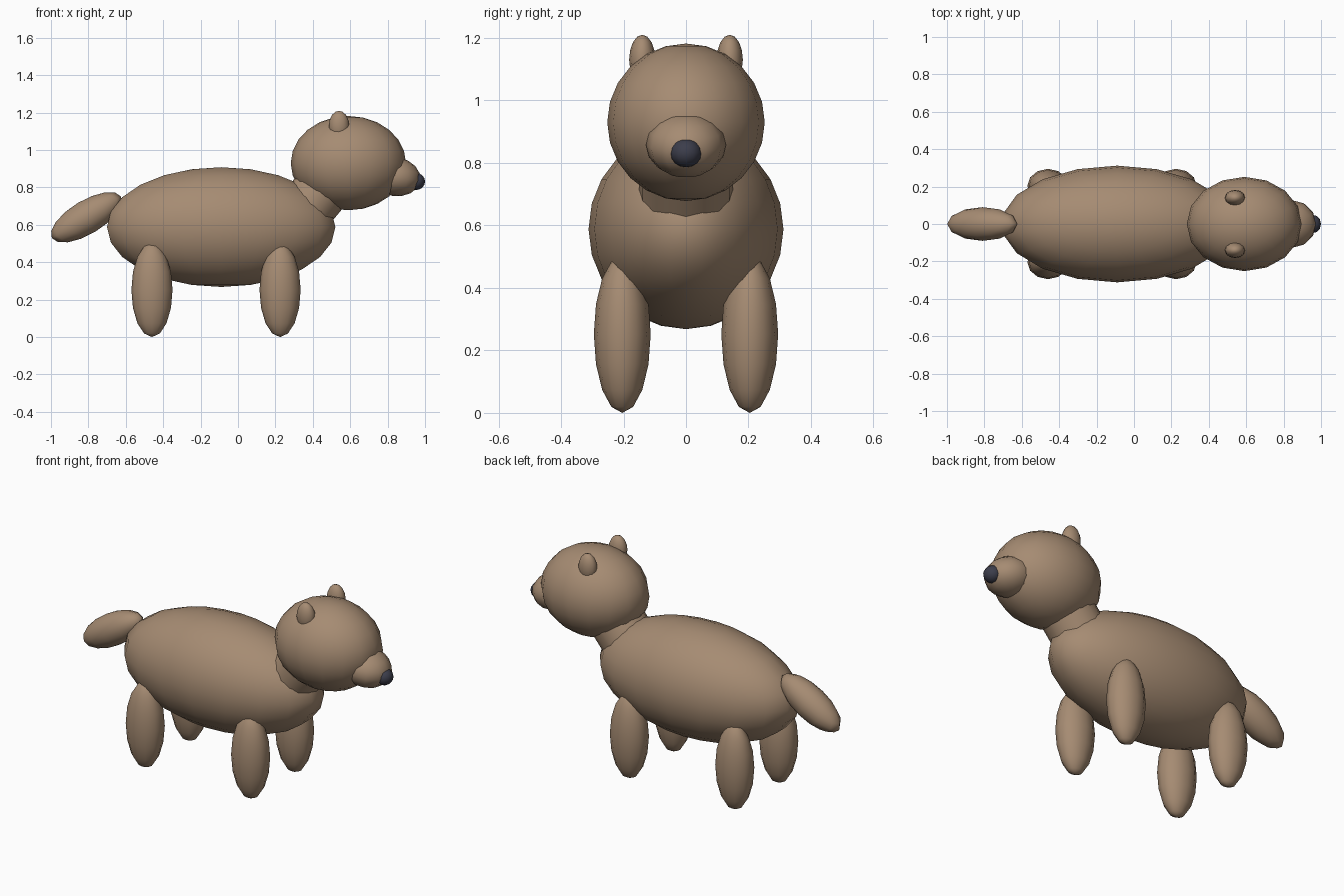
import bpy
from math import radians
from mathutils import Vector

cube = bpy.data.objects.get("Cube")
if cube:
    bpy.data.objects.remove(cube, do_unlink=True)


def make_material(name, color):
    mat = bpy.data.materials.new(name)
    mat.use_nodes = True
    mat.diffuse_color = (*color, 1)
    mat.node_tree.nodes["Principled BSDF"].inputs["Base Color"].default_value = (*color, 1)
    return mat


fur = make_material("brown fur", (0.38, 0.26, 0.17))
dark = make_material("dark nose", (0.045, 0.047, 0.07))


def finish(name, mat):
    obj = bpy.context.object
    obj.name = name
    obj.data.materials.append(mat)
    return obj


def ellipsoid(name, center, radii, mat=fur, segments=12, rings=8, tilt=0):
    """Smooth stretched ball, tilted about the y axis."""
    bpy.ops.mesh.primitive_uv_sphere_add(segments=segments, ring_count=rings, radius=1,
                                         location=center, rotation=(0, radians(tilt), 0))
    obj = finish(name, mat)
    obj.scale = radii
    bpy.ops.object.shade_smooth()
    return obj


# Body and head
ellipsoid("body", (-0.09, 0, 0.588), (0.62, 0.312, 0.32), segments=18, rings=12)
ellipsoid("head", (0.59, 0, 0.93), (0.308, 0.252, 0.252), segments=16, rings=12)

# Neck: a slanted cylinder between body and head
low, high = Vector((0.37, 0, 0.694)), Vector((0.55, 0, 0.91))
axis = high - low
bpy.ops.mesh.primitive_cylinder_add(vertices=16, radius=0.15, depth=axis.length,
                                    location=(low + high) / 2,
                                    rotation=axis.to_track_quat('Z', 'Y').to_euler())
finish("neck", fur)
bpy.ops.object.shade_smooth_by_angle(angle=radians(40))

# Snout and nose
ellipsoid("snout", (0.84, 0, 0.858), (0.137, 0.128, 0.104), tilt=10)
ellipsoid("nose", (0.952, 0, 0.832), (0.048, 0.05, 0.046), dark)

# Ears and legs on both sides
for side, y in (("left", 1), ("right", -1)):
    # The model faces the long axis, so sides are named along y
    ellipsoid(side + "_ear", (0.54, y * 0.14, 1.13), (0.054, 0.042, 0.08))
    for end, x in (("front", 0.225), ("back", -0.46)):
        ellipsoid(f"{end}_{side}_leg", (x, y * 0.204, 0.252), (0.11, 0.091, 0.252))

# Tail, drooping backwards
ellipsoid("tail", (-0.81, 0, 0.64), (0.216, 0.09, 0.09), tilt=-31)
